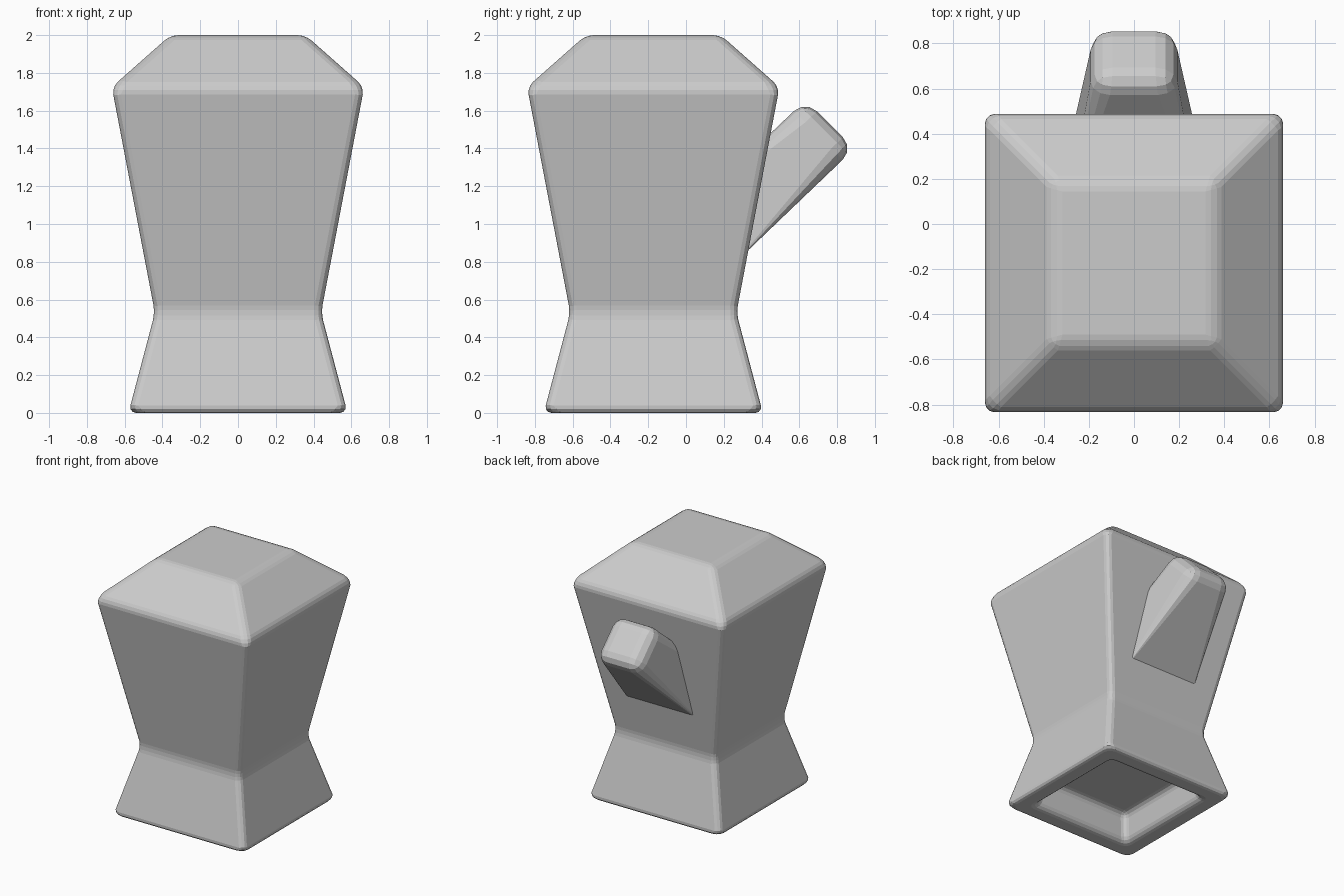
import bpy, bmesh
from math import sqrt

if "Cube" in bpy.data.objects:
    bpy.data.objects.remove(bpy.data.objects["Cube"])

R = sqrt(0.5)


def loft(name, rings):
    """Bridge four-point rings into a closed bmesh."""
    bm = bmesh.new()
    loops = [[bm.verts.new(p) for p in ring] for ring in rings]
    for a, b in zip(loops, loops[1:]):
        for i in range(4):
            j = (i + 1) % 4
            bm.faces.new((a[i], a[j], b[j], b[i]))
    bm.faces.new(loops[0])
    bm.faces.new(loops[-1])
    bmesh.ops.recalc_face_normals(bm, faces=bm.faces)
    return bm, loops


def finish(bm, name):
    mesh = bpy.data.meshes.new(name)
    bmesh.ops.recalc_face_normals(bm, faces=bm.faces)
    bm.to_mesh(mesh)
    bm.free()
    ob = bpy.data.objects.new(name, mesh)
    bpy.context.collection.objects.link(ob)
    return ob


# Body: square half-widths and heights, from the underside recess up to the top
CY = -0.173
profile = [(0.375, 0.21), (0.42, 0.0), (0.58, 0.0),
           (0.44, 0.53), (0.668, 1.725), (0.357, 2.0)]
rings = [[(h * sx, CY + h * sy, z) for sx, sy in ((-1, -1), (1, -1), (1, 1), (-1, 1))]
         for h, z in profile]
bm, _ = loft("body", rings)
bmesh.ops.bevel(bm, geom=bm.edges[:], offset=0.04, segments=3, profile=0.5,
                affect='EDGES', clamp_overlap=True)
finish(bm, "body")


# Lever: tapered block leaning 45 degrees back and up, rounded only at its tip
def slanted(s, w, lo, hi):
    return [(x, (s + t) * R, (s - t) * R)
            for x, t in ((-w, lo), (w, lo), (w, hi), (-w, hi))]


base = slanted(0.75, 0.308, -0.745, -0.378)
tip = slanted(1.619, 0.180, -0.724, -0.359)
bm, loops = loft("lever", [base, tip])
root = set(loops[0])
edges = [e for e in bm.edges if not (e.verts[0] in root and e.verts[1] in root)]
bmesh.ops.bevel(bm, geom=edges, offset=0.085, segments=3, profile=0.5,
                affect='EDGES', clamp_overlap=True)
# Pinch the rounding back to sharp corners where the lever meets the body
for v in bm.verts:
    if (v.co.y + v.co.z) * R < 0.9:
        v.co = min(base, key=lambda p: sum((a - b) ** 2 for a, b in zip(p, v.co)))
bmesh.ops.remove_doubles(bm, verts=bm.verts[:], dist=0.0005)
finish(bm, "lever")
